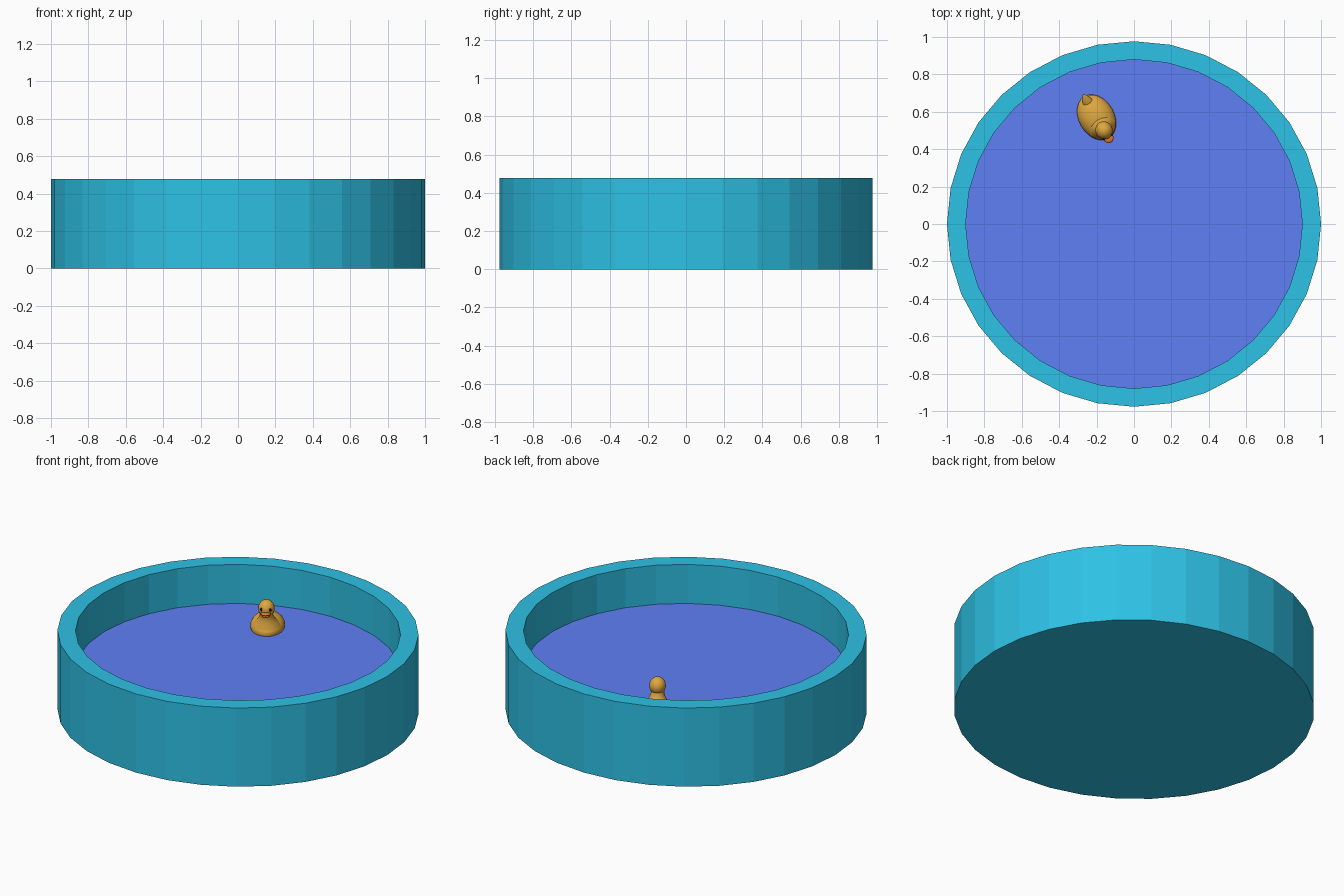
import bpy, bmesh
from math import cos, sin, pi, radians
from mathutils import Matrix, Vector

if "Cube" in bpy.data.objects:
    bpy.data.objects.remove(bpy.data.objects["Cube"])

SIDES = 32
Y_SQUASH = 0.977
WATER_Z = 0.24


def lin(c):
    return c / 12.92 if c <= 0.04045 else ((c + 0.055) / 1.055) ** 2.4


def material(name, r, g, b):
    m = bpy.data.materials.new(name)
    m.diffuse_color = (lin(r), lin(g), lin(b), 1)
    m.use_nodes = True
    m.node_tree.nodes["Principled BSDF"].inputs["Base Color"].default_value = m.diffuse_color
    return m


teal = material("teal", 0.18, 0.76, 0.90)
blue = material("blue", 0.37, 0.50, 0.96)
yellow = material("yellow", 0.88, 0.66, 0.25)
orange = material("orange", 0.88, 0.48, 0.18)
dark = material("dark", 0.06, 0.05, 0.05)


def finish(bm, name, mat, smooth=False):
    bmesh.ops.recalc_face_normals(bm, faces=bm.faces)
    for f in bm.faces:
        f.smooth = smooth
    me = bpy.data.meshes.new(name)
    bm.to_mesh(me)
    bm.free()
    me.materials.append(mat)
    ob = bpy.data.objects.new(name, me)
    bpy.context.collection.objects.link(ob)
    return ob


def ring(bm, r, z):
    return [bm.verts.new((r * cos(2 * pi * i / SIDES),
                          r * sin(2 * pi * i / SIDES) * Y_SQUASH, z))
            for i in range(SIDES)]


# Pool: closed base, outer wall, flat rim, inner wall and floor
bm = bmesh.new()
rings = [ring(bm, r, z) for r, z in
         ((1, 0), (1, 0.477), (0.9, 0.477), (0.9, 0.05))]
for a, b in zip(rings, rings[1:]):
    for i in range(SIDES):
        j = (i + 1) % SIDES
        bm.faces.new((a[i], a[j], b[j], b[i]))
bm.faces.new(rings[0])
bm.faces.new(rings[-1])
finish(bm, "pool_wall", teal)

# Water surface
bm = bmesh.new()
bm.faces.new(ring(bm, 0.9, WATER_Z))
finish(bm, "water", blue)

# Floating toy duck: local +x is forward, origin on the water
DUCK = Matrix.Translation((-0.2, 0.57, WATER_Z)) @ Matrix.Rotation(radians(-60), 4, 'Z')


def blob(name, loc, size, mat, pitch=0, seg=20, rings=12, shape=None):
    """Ellipsoid part in duck space, optionally reshaped by a function."""
    bm = bmesh.new()
    bmesh.ops.create_uvsphere(bm, u_segments=seg, v_segments=rings, radius=1)
    if shape:
        for v in bm.verts:
            v.co = shape(v.co)
    bm.transform(DUCK @ Matrix.Translation(loc)
                 @ Matrix.Rotation(radians(pitch), 4, 'Y')
                 @ Matrix.Diagonal((*size, 1)))
    return finish(bm, name, mat, True)


def tail_taper(p):
    # narrows towards the rear tip
    k = 0.65 + 0.35 * p.x
    return Vector((p.x, p.y * k, p.z * k))


blob("duck_body", (0, 0, 0.012), (0.13, 0.095, 0.068), yellow, seg=24, rings=16)
blob("duck_tail", (-0.1, 0, 0.052), (0.05, 0.042, 0.026), yellow, pitch=30, shape=tail_taper)
blob("duck_head", (0.08, 0, 0.15), (0.049, 0.046, 0.05), yellow)

# Neck: flared profile joining chest and head
bm = bmesh.new()
prev = None
for r, x, z in ((0.08, 0.045, 0.035), (0.063, 0.055, 0.06),
                (0.046, 0.066, 0.083), (0.037, 0.074, 0.105), (0.038, 0.08, 0.13)):
    cur = [bm.verts.new((x + r * cos(2 * pi * i / 20), r * sin(2 * pi * i / 20), z))
           for i in range(20)]
    if prev:
        for i in range(20):
            j = (i + 1) % 20
            bm.faces.new((prev[i], prev[j], cur[j], cur[i]))
    prev = cur
bm.transform(DUCK)
finish(bm, "duck_neck", yellow, True)

# Beak halves
blob("duck_beak_upper", (0.125, 0, 0.136), (0.03, 0.028, 0.009), orange, pitch=-6, seg=16, rings=8)
blob("duck_beak_lower", (0.12, 0, 0.125), (0.026, 0.023, 0.007), orange, pitch=8, seg=16, rings=8)

# Eyes
for side, name in ((1, "left"), (-1, "right")):
    blob("duck_eye_" + name, (0.118, side * 0.024, 0.158), (0.007, 0.007, 0.010), dark, seg=12, rings=8)
